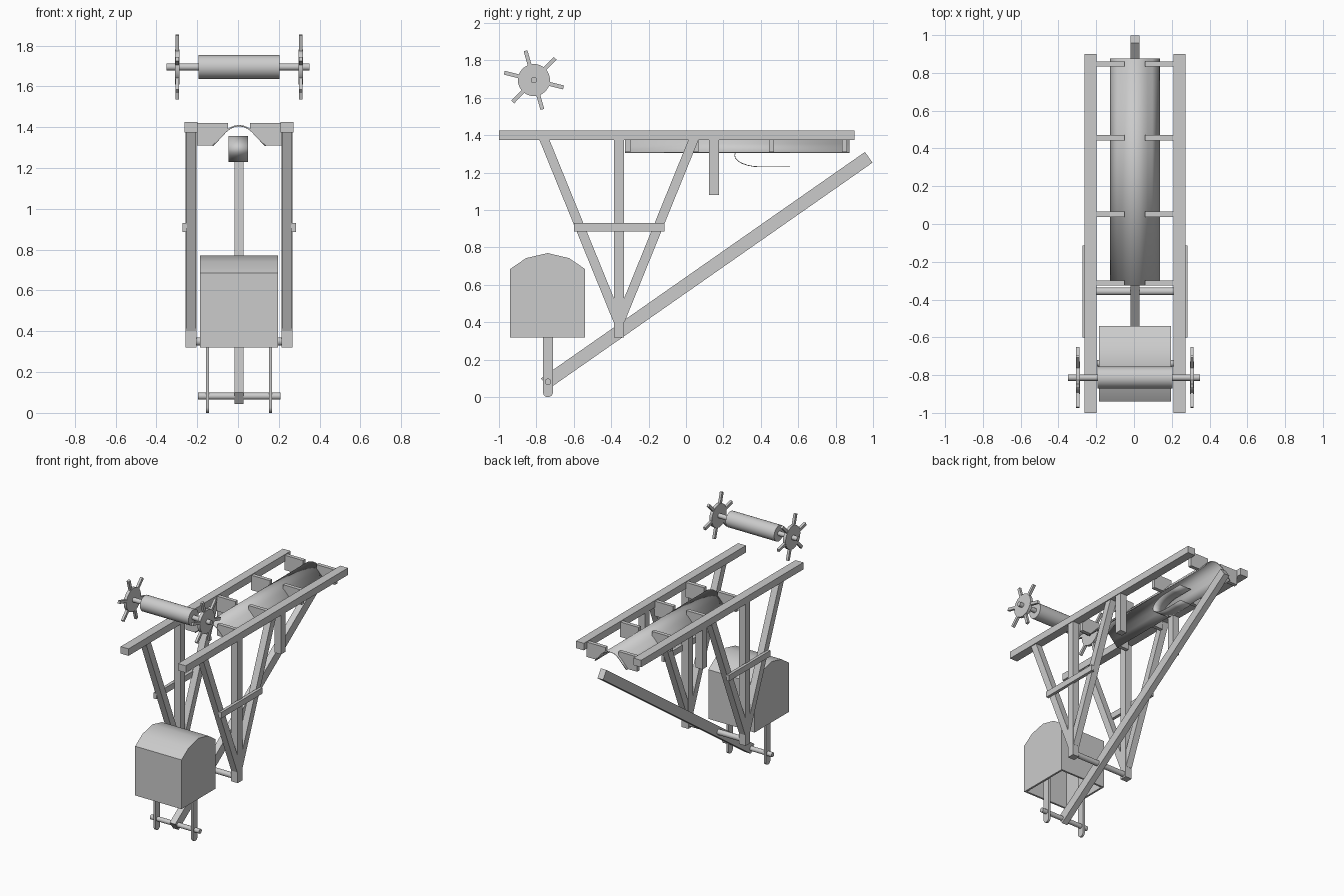
import bpy, bmesh, math
from mathutils import Vector, Matrix

if "Cube" in bpy.data.objects:
    bpy.data.objects.remove(bpy.data.objects["Cube"])

CX = 0.005  # frame centre line


def finish(name, bm, smooth=False):
    bmesh.ops.recalc_face_normals(bm, faces=bm.faces[:])
    me = bpy.data.meshes.new(name)
    bm.to_mesh(me)
    bm.free()
    ob = bpy.data.objects.new(name, me)
    bpy.context.collection.objects.link(ob)
    if smooth:
        bpy.ops.object.select_all(action='DESELECT')
        ob.select_set(True)
        bpy.context.view_layer.objects.active = ob
        bpy.ops.object.shade_smooth_by_angle(angle=math.radians(40))
    return ob


def box(name, x, y, z):
    bm = bmesh.new()
    size = [b - a for a, b in (x, y, z)]
    mid = [(a + b) / 2 for a, b in (x, y, z)]
    bmesh.ops.create_cube(bm, size=1, matrix=Matrix.Translation(mid) @ Matrix.Diagonal((*size, 1)))
    return finish(name, bm)


def beam(name, x, w, a, b, t):
    # square beam in a plane of constant x, running from a to b (y, z)
    a, b = Vector((x, *a)), Vector((x, *b))
    d = b - a
    rot = Matrix.Rotation(math.atan2(d.z, d.y), 4, 'X')
    bm = bmesh.new()
    bmesh.ops.create_cube(bm, size=1, matrix=Matrix.Translation((a + b) / 2) @ rot
                          @ Matrix.Diagonal((w, d.length, t, 1)))
    return finish(name, bm)


def rod(name, x0, x1, y, z, r, n=32):
    bm = bmesh.new()
    bmesh.ops.create_cone(bm, cap_ends=True, segments=n, radius1=r, radius2=r, depth=x1 - x0,
                          matrix=Matrix.Translation(((x0 + x1) / 2, y, z))
                          @ Matrix.Rotation(math.pi / 2, 4, 'Y'))
    return finish(name, bm, True)


def prism(name, pts, axis, lo, hi, smooth=False):
    # extrude a closed profile along x (points y,z) or along y (points x,z)
    put = (lambda p: (lo, *p)) if axis == 'x' else (lambda p: (p[0], lo, p[1]))
    bm = bmesh.new()
    f = bm.faces.new([bm.verts.new(put(p)) for p in pts])
    ext = bmesh.ops.extrude_face_region(bm, geom=[f])['geom']
    v = (hi - lo, 0, 0) if axis == 'x' else (0, hi - lo, 0)
    bmesh.ops.translate(bm, vec=v, verts=[g for g in ext if isinstance(g, bmesh.types.BMVert)])
    return finish(name, bm, smooth)


def sheet(name, pts, axis, lo, hi, t):
    # thin curved sheet from an open profile
    bm = bmesh.new()
    put = (lambda p, s: (s, *p)) if axis == 'x' else (lambda p, s: (p[0], s, p[1]))
    rows = [[bm.verts.new(put(p, s)) for p in pts] for s in (lo, hi)]
    for i in range(len(pts) - 1):
        bm.faces.new((rows[0][i], rows[0][i + 1], rows[1][i + 1], rows[1][i]))
    ob = finish(name, bm, True)
    m = ob.modifiers.new("thickness", 'SOLIDIFY')
    m.thickness, m.offset = t, 0
    return ob


# Side frames
for s, side in ((-1, "left"), (1, "right")):
    x = CX + s * 0.235
    wide, post = (x - 0.032, x + 0.032), (x - 0.027, x + 0.027)
    box(f"top_rail_{side}", wide, (-1.0, 0.9), (1.374, 1.426))
    box(f"main_post_{side}", post, (-0.385, -0.331), (0.32, 1.376))
    box(f"short_post_{side}", post, (0.123, 0.176), (1.08, 1.376))
    beam(f"front_strut_{side}", x, 0.05, (-0.765, 1.395), (-0.364, 0.41), 0.05)
    beam(f"back_strut_{side}", x, 0.05, (0.048, 1.395), (-0.352, 0.41), 0.05)
    xs = sorted((x + s * 0.02, x + s * 0.043))
    box(f"cross_brace_{side}", xs, (-0.6, -0.115), (0.886, 0.93))
    # brackets holding the trough
    for i, y in enumerate((-0.312, 0.052, 0.457, 0.847)):
        prof = [(0.207, 1.42), (0.054, 1.42), (0.054, 1.389), (0.13, 1.31), (0.207, 1.31)]
        prism(f"trough_bracket_{side}_{i + 1}", [(CX + s * a, b) for a, b in prof],
              'y', y - 0.014, y + 0.014)

# Arched trough
half = [(0.13, 1.308), (0.09, 1.351), (0.065, 1.378), (0.045, 1.394), (0.023, 1.404)]
arch = [(CX - a, b) for a, b in half] + [(CX, 1.407)] + [(CX + a, b) for a, b in reversed(half)]
sheet("trough", arch, 'y', -0.325, 0.875, 0.007)

# Throwing arm and its axle
beam("throwing_arm", CX, 0.046, (-0.755, 0.072), (0.977, 1.282), 0.07)
rod("arm_axle", CX - 0.22, CX + 0.22, -0.357, 0.35, 0.02)

# Sling pouch
pouch = [(0.55, 1.355), (0.45, 1.355)]
pouch += [(0.40 + 0.14 * math.cos(math.radians(a)), 1.293 + 0.062 * math.sin(math.radians(a)))
          for a in range(90, 271, 15)]
pouch += [(0.47, 1.231), (0.555, 1.231)]
sheet("sling_pouch", pouch, 'x', CX - 0.052, CX + 0.045, 0.004)

# Counterweight box, open underneath
prof = [(-0.94, 0.32), (-0.94, 0.685), (-0.855, 0.743), (-0.74, 0.77),
        (-0.625, 0.743), (-0.54, 0.685), (-0.54, 0.32)]
cw = prism("counterweight_box", prof, 'x', CX - 0.19, CX + 0.19, True)
bm = bmesh.new()
bm.from_mesh(cw.data)
bm.normal_update()
bmesh.ops.delete(bm, geom=[f for f in bm.faces if f.normal.z < -0.9], context='FACES_ONLY')
bm.to_mesh(cw.data)
bm.free()
m = cw.modifiers.new("walls", 'SOLIDIFY')
m.thickness, m.offset = 0.02, -1

# Hangers with rounded lower ends, and their pin
for s, side in ((-1, "left"), (1, "right")):
    x = CX + s * 0.154
    prof = [(-0.738 + 0.027 * math.cos(math.radians(a)), 0.027 + 0.027 * math.sin(math.radians(a)))
            for a in range(180, 361, 15)]
    prism(f"hanger_{side}", prof + [(-0.711, 0.6), (-0.765, 0.6)], 'x', x - 0.008, x + 0.008, True)
rod("hanger_pin", CX - 0.2, CX + 0.203, -0.738, 0.082, 0.017)

# Winch drum, shaft and spoked hand wheels
WY, WZ = -0.813, 1.695
rod("winch_drum", CX - 0.199, CX + 0.199, WY, WZ, 0.058)
rod("winch_shaft", -0.35, 0.35, WY, WZ, 0.017)
for s, side in ((-1, "left"), (1, "right")):
    x = CX + s * 0.302
    rod(f"hand_wheel_{side}", x - 0.011, x + 0.011, WY, WZ, 0.086)
    for k in range(6):
        a = math.radians(106 + 60 * k)
        c, d = math.cos(a), math.sin(a)
        beam(f"wheel_spoke_{side}_{k + 1}", x, 0.018, (WY + 0.06 * c, WZ + 0.06 * d),
             (WY + 0.163 * c, WZ + 0.163 * d), 0.021)
